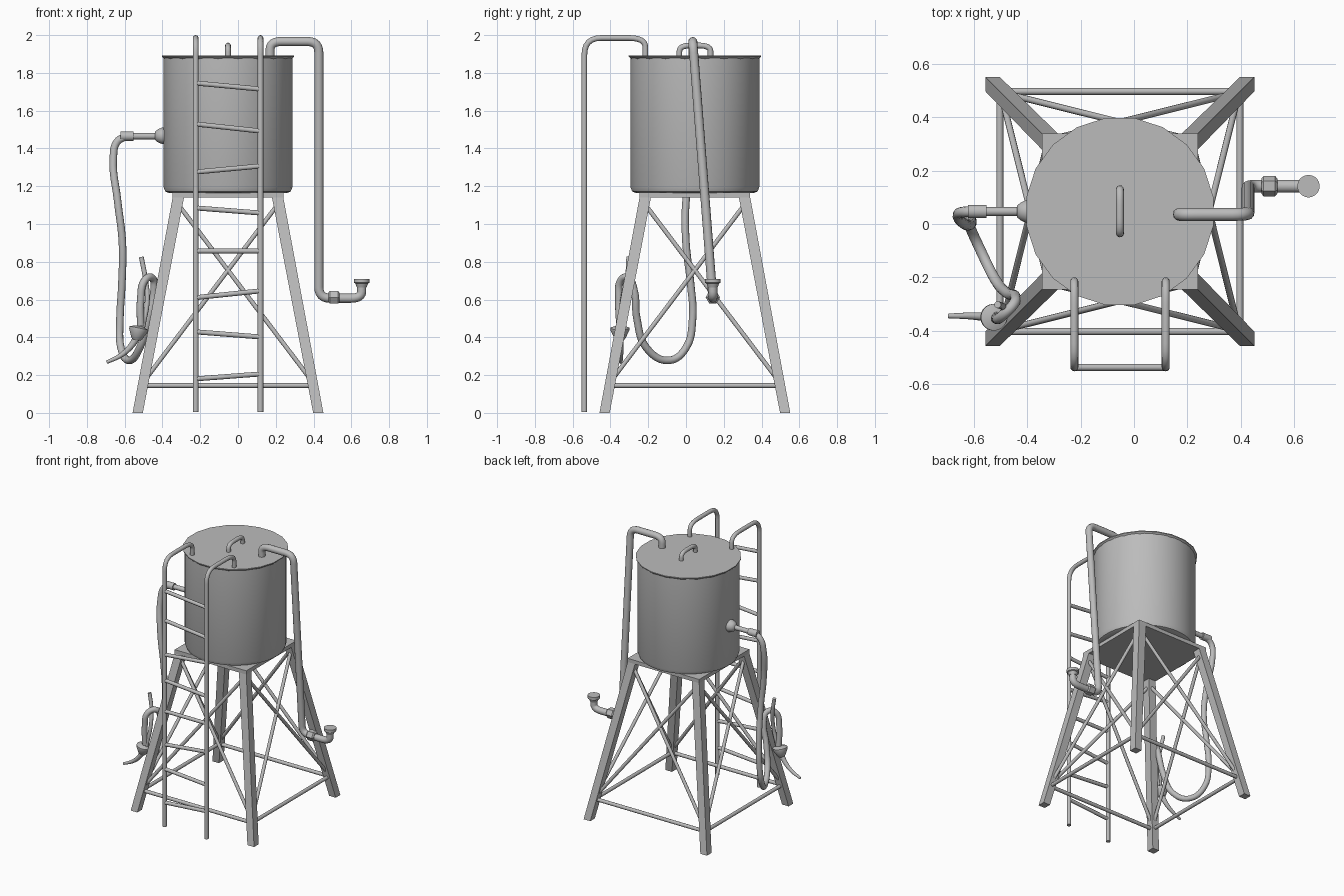
import bpy, bmesh, math
from mathutils import Vector

cube = bpy.data.objects.get("Cube")
if cube:
    bpy.data.objects.remove(cube, do_unlink=True)

CX, CY = -0.053, 0.047          # centre of the tower

grey = bpy.data.materials.new("plain grey")
grey.use_nodes = True
COLOUR = (0.5, 0.5, 0.5, 1)
grey.diffuse_color = COLOUR
grey.node_tree.nodes["Principled BSDF"].inputs["Base Color"].default_value = COLOUR


def finish(ob, angle=40):
    """Assign the colour and smooth everything but sharp edges."""
    ob.data.materials.clear()
    ob.data.materials.append(grey)
    bpy.ops.object.select_all(action='DESELECT')
    ob.select_set(True)
    bpy.context.view_layer.objects.active = ob
    bpy.ops.object.shade_smooth_by_angle(angle=math.radians(angle))
    return ob


def from_bmesh(name, bm, angle=40):
    bmesh.ops.recalc_face_normals(bm, faces=bm.faces)
    me = bpy.data.meshes.new(name)
    bm.to_mesh(me)
    bm.free()
    ob = bpy.data.objects.new(name, me)
    bpy.context.collection.objects.link(ob)
    return finish(ob, angle)


def lathe(name, profile, origin, axis=(0, 0, 1), sides=24, angle=40):
    """Revolve (radius, height) points around an axis."""
    bm = bmesh.new()
    rot = Vector((0, 0, 1)).rotation_difference(Vector(axis))
    rings = []
    for r, h in profile:
        ring = []
        for i in range(sides):
            a = math.tau * (i + 0.5) / sides
            p = rot @ Vector((r * math.cos(a), r * math.sin(a), h))
            ring.append(bm.verts.new(p + Vector(origin)))
        rings.append(ring)
    for lo, hi in zip(rings, rings[1:]):
        for i in range(sides):
            j = (i + 1) % sides
            bm.faces.new((lo[i], lo[j], hi[j], hi[i]))
    bm.faces.new(rings[0])
    bm.faces.new(rings[-1])
    return from_bmesh(name, bm, angle)


def fillet(points, radius, steps=6):
    """Round the inner corners of a path."""
    pts = [Vector(p) for p in points]
    out = [pts[0]]
    for a, b, c in zip(pts, pts[1:], pts[2:]):
        p = b + (a - b).normalized() * min(radius, (a - b).length * 0.49)
        q = b + (c - b).normalized() * min(radius, (c - b).length * 0.49)
        for i in range(steps + 1):
            t = i / steps
            out.append(p * (1 - t) ** 2 + b * 2 * t * (1 - t) + q * t * t)
    return out + [pts[-1]]


def tube(name, points, radius, bend=0, smooth_path=False, taper=None):
    """Round bar or pipe along a path."""
    if bend:
        points = fillet(points, bend)
    cu = bpy.data.curves.new(name, 'CURVE')
    cu.dimensions = '3D'
    cu.bevel_depth = radius
    cu.bevel_resolution = 4
    cu.use_fill_caps = True
    cu.resolution_u = 6
    sp = cu.splines.new('BEZIER' if smooth_path else 'POLY')
    pts = sp.bezier_points if smooth_path else sp.points
    pts.add(len(points) - 1)
    for i, (pt, co) in enumerate(zip(pts, points)):
        if smooth_path:
            pt.co = co
            pt.handle_left_type = pt.handle_right_type = 'AUTO'
        else:
            pt.co = (*co, 1)
        if taper:
            pt.radius = 1 + (taper - 1) * i / (len(points) - 1)
    ob = bpy.data.objects.new(name, cu)
    bpy.context.collection.objects.link(ob)
    bpy.ops.object.select_all(action='DESELECT')
    ob.select_set(True)
    bpy.context.view_layer.objects.active = ob
    bpy.ops.object.convert(target='MESH')
    return finish(bpy.context.view_layer.objects.active)


# Tank and lid
lathe("tank_body", [(0.315, 1.165), (0.333, 1.172), (0.342, 1.195), (0.342, 1.88)],
      (CX, CY, 0), sides=40)
lathe("tank_lid", [(0.338, 1.872), (0.355, 1.886), (0.355, 1.892)], (CX, CY, 0), sides=20, angle=30)
tube("lid_handle", [(CX, -0.035, 1.88), (CX, -0.035, 1.945), (CX, 0.13, 1.945), (CX, 0.13, 1.88)],
     0.015, bend=0.06)

# Platform
bm = bmesh.new()
bmesh.ops.create_cube(bm, size=1)
for v in bm.verts:
    v.co = (CX + v.co.x * 0.586, CY + v.co.y * 0.586, 1.153 + v.co.z * 0.028)
from_bmesh("platform", bm)

# Splayed legs
LEG_LOW, LEG_HIGH, LEG_TOP = 0.478, 0.262, 1.145


def leg_point(sx, sy, z):
    h = LEG_LOW + (LEG_HIGH - LEG_LOW) * z / LEG_TOP
    return Vector((CX + sx * h, CY + sy * h, z))


corners = [(-1, -1), (1, -1), (1, 1), (-1, 1)]
names = ["front_right", "front_left", "back_left", "back_right"]
for (sx, sy), label in zip(corners, names):
    bm = bmesh.new()
    bmesh.ops.create_cube(bm, size=1)
    for v in bm.verts:
        z = LEG_TOP if v.co.z > 0 else 0
        c = leg_point(sx, sy, z)
        w = 0.06 if z else 0.054
        v.co = (c.x + v.co.x * w, c.y + v.co.y * w, z)
    from_bmesh(label + "_leg", bm)

# Rails and crossed braces on each side
sides = ["front", "left", "back", "right"]
for i, label in enumerate(sides):
    a, b = corners[i], corners[(i + 1) % 4]
    tube(label + "_rail", [leg_point(*a, 0.145), leg_point(*b, 0.145)], 0.013)
    for n, (p, q) in enumerate([(a, b), (b, a)]):
        tube(f"{label}_brace_{n + 1}", [leg_point(*p, 0.165), leg_point(*q, 1.11)], 0.012)

# Ladder
LX, RX, LY = -0.224, 0.119, -0.538
for x, label in [(LX, "right"), (RX, "left")]:
    tube("ladder_rail_" + label,
         [(x, LY, 0.005), (x, LY, 1.985), (x, -0.215, 1.985), (x, -0.215, 1.885)], 0.015, bend=0.09)
rungs = [(0.18, 0.206), (0.429, 0.402), (0.61, 0.646), (0.857, 0.857),
         (1.085, 1.058), (1.275, 1.307), (1.529, 1.492), (1.746, 1.714)]
for i, (z1, z2) in enumerate(rungs):
    tube(f"ladder_rung_{i + 1}", [(LX, LY, z1), (RX, LY, z2)], 0.013)

# Outlet pipe on the left side
tube("outlet_pipe", [(0.17, 0.036, 1.88), (0.17, 0.036, 1.966), (0.428, 0.036, 1.966),
                     (0.428, 0.142, 0.607), (0.655, 0.142, 0.607), (0.655, 0.142, 0.68)],
     0.024, bend=0.06)
lathe("outlet_coupling", [(0.028, -0.03), (0.038, -0.022), (0.038, 0.022), (0.028, 0.03)],
      (0.508, 0.142, 0.612), (1, 0, 0), sides=6, angle=20)
lathe("outlet_cup", [(0.026, 0), (0.034, 0.02), (0.042, 0.024), (0.042, 0.045)], (0.655, 0.142, 0.665))

# Hose on the right side
lathe("hose_flange", [(0.021, 0.05), (0.034, 0.035), (0.043, 0.015), (0.046, -0.02)],
      (-0.39, CY, 1.467), (-1, 0, 0), angle=60)
tube("hose_inlet", [(-0.38, CY, 1.465), (-0.60, CY, 1.465)], 0.017)
lathe("hose_coupling", [(0.025, -0.035), (0.025, 0.035)], (-0.588, CY, 1.465), (1, 0, 0))
tube("hose", [(-0.59, CY, 1.465), (-0.64, 0.045, 1.435), (-0.66, 0.035, 1.35), (-0.637, 0.0, 1.12),
              (-0.612, 0.0, 0.9), (-0.615, 0.025, 0.68), (-0.625, 0.035, 0.5), (-0.62, 0.0, 0.345),
              (-0.58, -0.09, 0.278), (-0.52, -0.21, 0.345), (-0.475, -0.26, 0.5),
              (-0.445, -0.275, 0.65), (-0.455, -0.305, 0.715), (-0.495, -0.345, 0.7),
              (-0.515, -0.355, 0.6), (-0.515, -0.35, 0.46)], 0.02, smooth_path=True)

# Hose nozzle
lathe("nozzle_cup", [(0.022, -0.04), (0.03, -0.03), (0.05, 0.012), (0.05, 0.025), (0.022, 0.035)],
      (-0.53, -0.35, 0.425), (0.2, 0, 1))
tube("nozzle_spout", [(-0.53, -0.35, 0.41), (-0.565, -0.348, 0.355), (-0.62, -0.345, 0.305),
                      (-0.695, -0.345, 0.268)], 0.02, smooth_path=True, taper=0.45)
tube("nozzle_lever", [(-0.512, -0.303, 0.825), (-0.492, -0.31, 0.72), (-0.48, -0.335, 0.6),
                      (-0.505, -0.35, 0.45)], 0.013, smooth_path=True)
